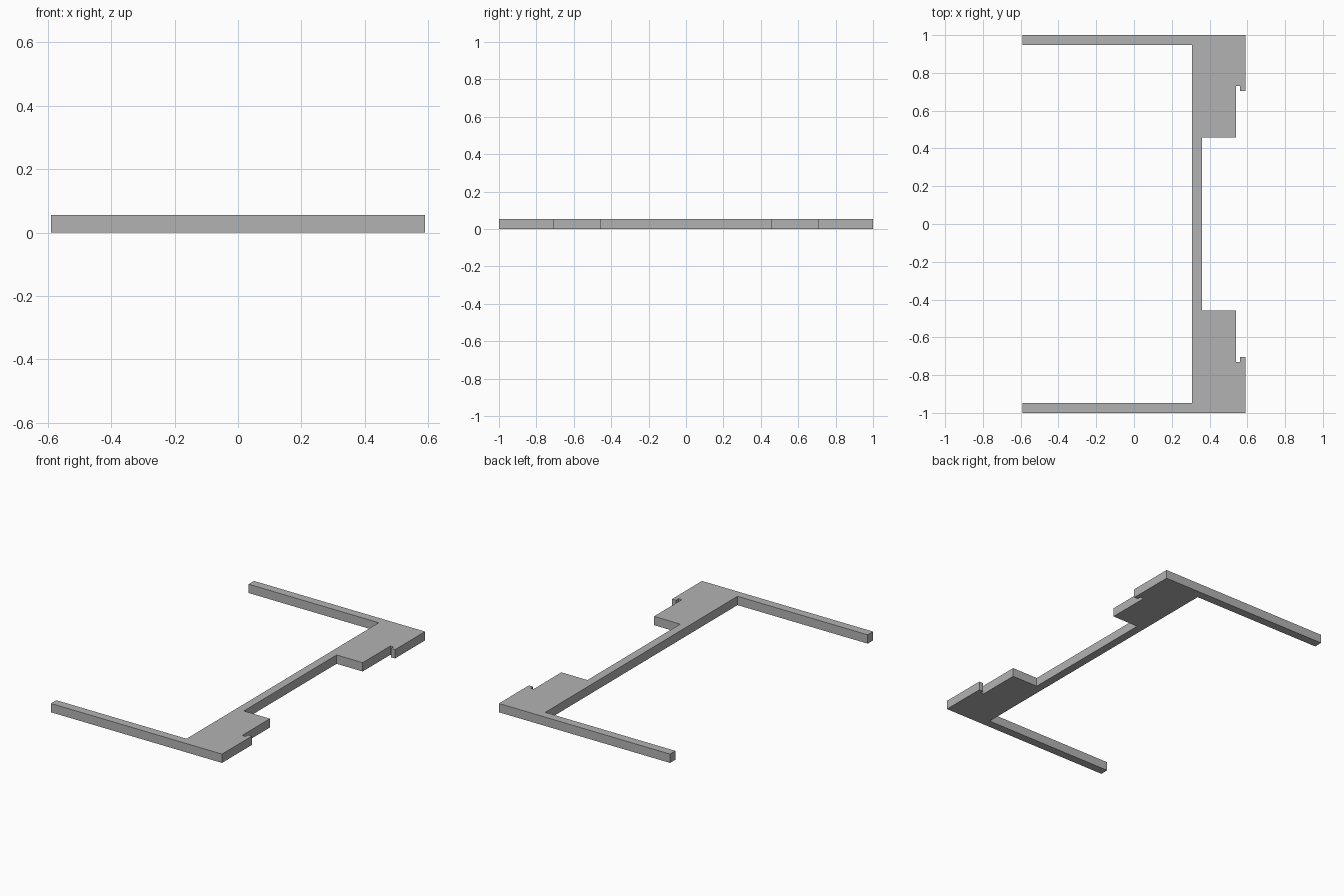
import bpy
import bmesh

cube = bpy.data.objects.get("Cube")
if cube:
    bpy.data.objects.remove(cube, do_unlink=True)

HEIGHT = 0.055

# Plain grey material
grey = bpy.data.materials.new("plain grey")
grey.use_nodes = True
colour = (0.45, 0.45, 0.45, 1)
grey.diffuse_color = colour
grey.node_tree.nodes["Principled BSDF"].inputs["Base Color"].default_value = colour

# Back half of the outline: spine edge, block, hooked notch, corner, long arm
half = [
    (0.36, 0.457), (0.54, 0.457), (0.54, 0.73), (0.562, 0.73),
    (0.562, 0.705), (0.59, 0.705), (0.59, 1.0), (-0.59, 1.0),
    (-0.59, 0.947), (0.308, 0.947),
]
# Mirror front to back to close the outline
outline = half + [(x, -y) for x, y in reversed(half)]

# Flat bracket plate, extruded up from the ground
bm = bmesh.new()
base = bm.faces.new([bm.verts.new((x, y, 0)) for x, y in outline])
result = bmesh.ops.extrude_face_region(bm, geom=[base], use_keep_orig=True)
top = [v for v in result["geom"] if isinstance(v, bmesh.types.BMVert)]
bmesh.ops.translate(bm, verts=top, vec=(0, 0, HEIGHT))
bmesh.ops.recalc_face_normals(bm, faces=bm.faces)

mesh = bpy.data.meshes.new("bracket_frame")
bm.to_mesh(mesh)
bm.free()
mesh.materials.append(grey)
frame = bpy.data.objects.new("bracket_frame", mesh)
bpy.context.collection.objects.link(frame)
